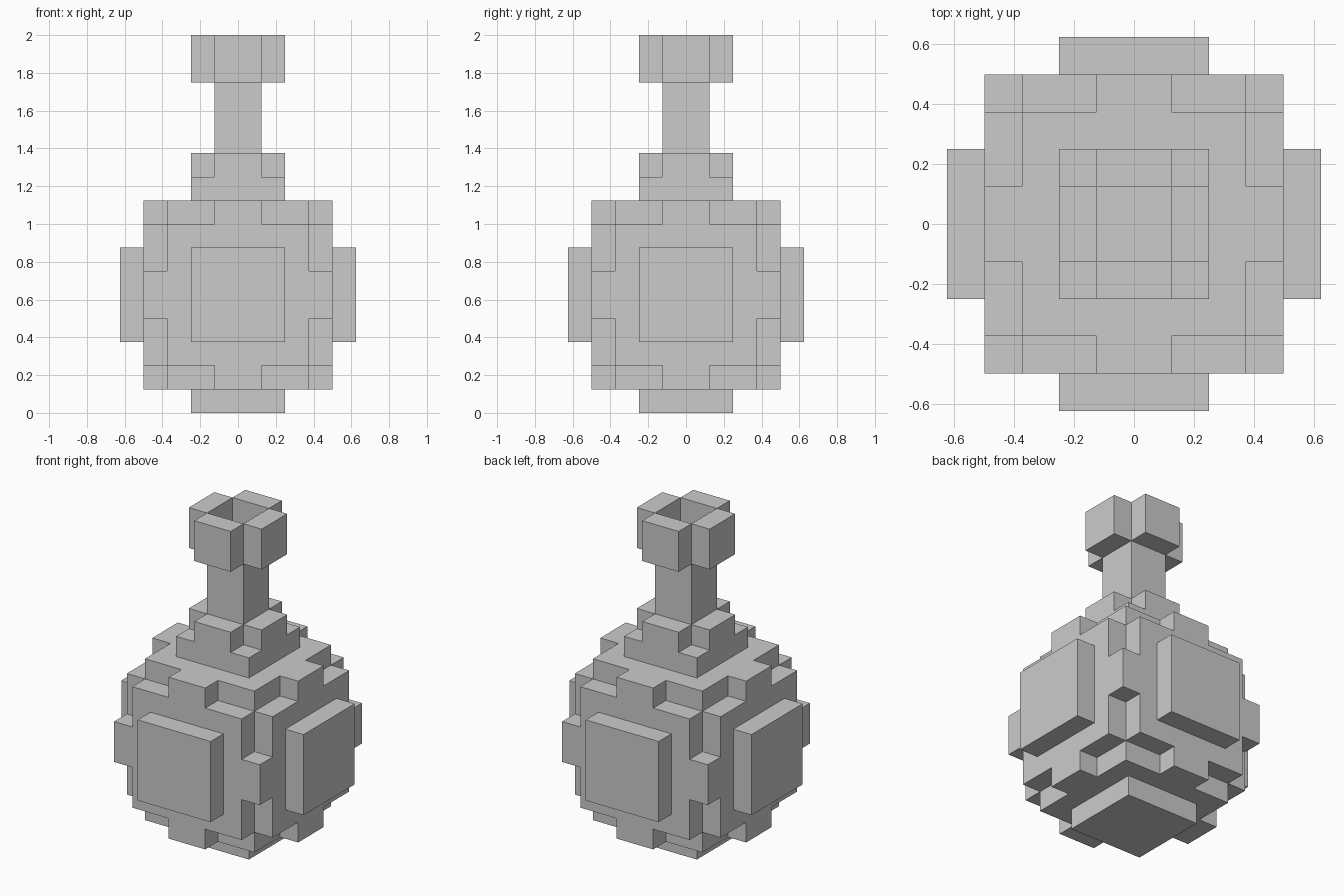
import bpy, bmesh
from itertools import product
from mathutils import Vector

if "Cube" in bpy.data.objects:
    bpy.data.objects.remove(bpy.data.objects["Cube"], do_unlink=True)

U = 0.125  # size of one block

grey = bpy.data.materials.new("light grey")
grey.diffuse_color = (0.6, 0.6, 0.6, 1)
grey.use_nodes = True
grey.node_tree.nodes["Principled BSDF"].inputs["Base Color"].default_value = (0.6, 0.6, 0.6, 1)


def block_part(name, boxes):
    """Outer skin of a union of boxes, each (x0, x1, y0, y1, z0, z1) in blocks."""
    cells = set()
    for x0, x1, y0, y1, z0, z1 in boxes:
        cells |= set(product(range(x0, x1), range(y0, y1), range(z0, z1)))
    bm = bmesh.new()
    verts = {}

    def vert(p):
        if p not in verts:
            verts[p] = bm.verts.new(Vector(p) * U)
        return verts[p]

    for cell in cells:
        for axis, side in product(range(3), (0, 1)):
            near = list(cell)
            near[axis] += 2 * side - 1
            if tuple(near) in cells:
                continue
            corners = []
            for a, b in ((0, 0), (1, 0), (1, 1), (0, 1)):
                p = list(cell)
                p[axis] += side
                p[(axis + 1) % 3] += a
                p[(axis + 2) % 3] += b
                corners.append(vert(tuple(p)))
            bm.faces.new(corners if side else corners[::-1])
    # Merge the block faces into large flat ones
    bmesh.ops.dissolve_limit(bm, angle_limit=0.01, verts=bm.verts[:], edges=bm.edges[:])
    mesh = bpy.data.meshes.new(name)
    bm.to_mesh(mesh)
    bm.free()
    mesh.materials.append(grey)
    obj = bpy.data.objects.new(name, mesh)
    bpy.context.collection.objects.link(obj)
    return obj


def centred(hx, hy, z0, z1):
    return (-hx, hx, -hy, hy, z0, z1)


# Bulb: a cube whose edges are notched except at their middles
bulb = []
for sizes in ((4, 3, 3), (4, 4, 1)):
    for k in range(3):
        hx, hy, hz = sizes[k:] + sizes[:k]
        bulb.append(centred(hx, hy, 5 - hz, 5 + hz))
block_part("bulb", bulb)

# Raised plates on the four sides and the foot below
block_part("left_plate", [(4, 5, -2, 2, 3, 7)])
block_part("right_plate", [(-5, -4, -2, 2, 3, 7)])
block_part("front_plate", [(-2, 2, -5, -4, 3, 7)])
block_part("back_plate", [(-2, 2, 4, 5, 3, 7)])
block_part("foot", [centred(2, 2, 0, 1)])

# Stepped shoulder: square below, cross above
block_part("shoulder", [centred(2, 2, 9, 10), centred(2, 1, 10, 11), centred(1, 2, 10, 11)])
block_part("neck", [centred(1, 1, 11, 14)])

# Open rim of four blocks around the mouth
block_part("rim_left", [(1, 2, -1, 1, 14, 16)])
block_part("rim_right", [(-2, -1, -1, 1, 14, 16)])
block_part("rim_front", [(-1, 1, -2, -1, 14, 16)])
block_part("rim_back", [(-1, 1, 1, 2, 14, 16)])
